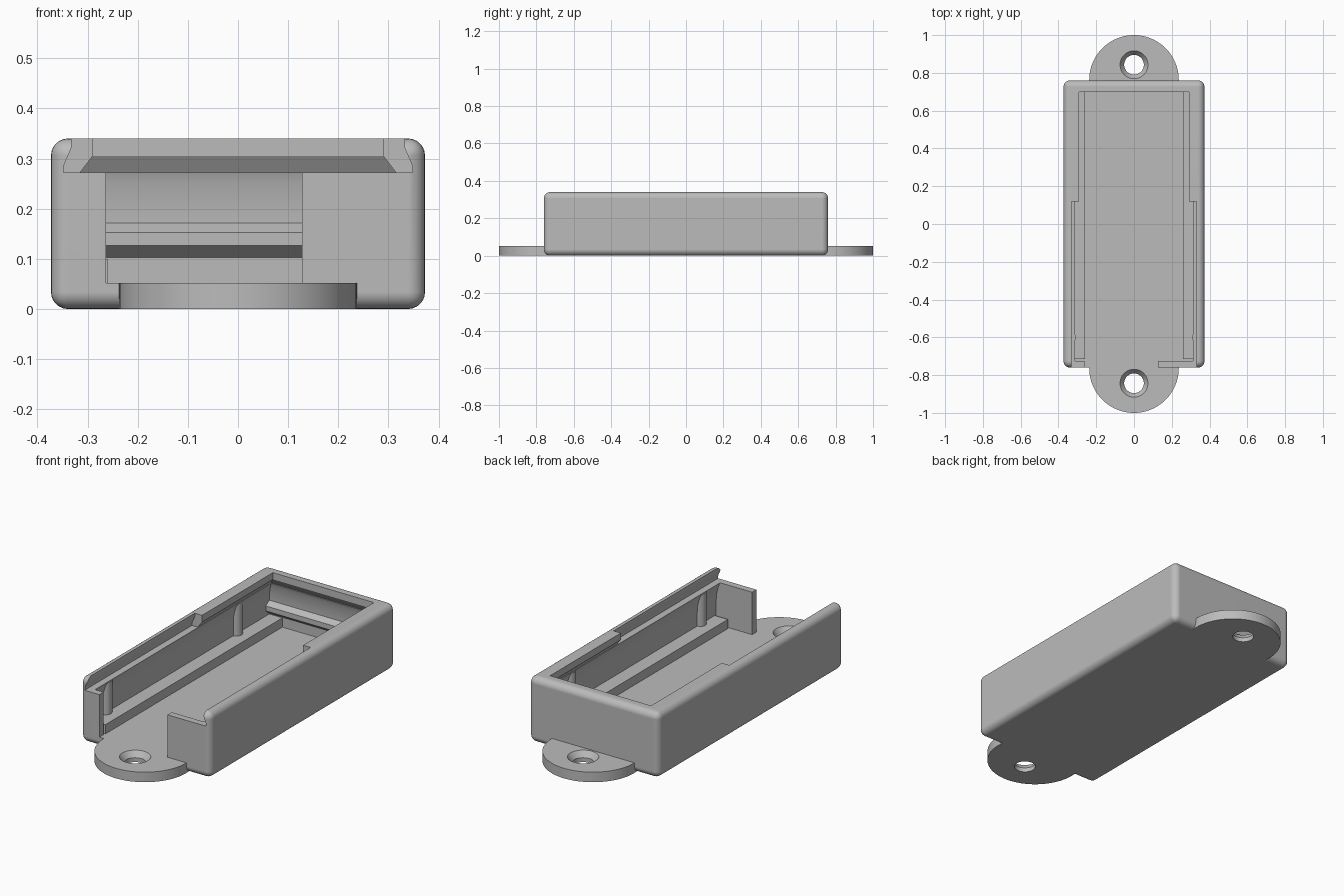
import bpy, bmesh
from mathutils import Matrix

cube = bpy.data.objects.get("Cube")
if cube:
    bpy.data.objects.remove(cube, do_unlink=True)

grey = bpy.data.materials.new("light_grey_plastic")
grey.use_nodes = True
COLOUR = (0.5, 0.5, 0.5, 1)
grey.diffuse_color = COLOUR
grey.node_tree.nodes["Principled BSDF"].inputs["Base Color"].default_value = COLOUR


def finish(name, bm):
    bmesh.ops.recalc_face_normals(bm, faces=bm.faces)
    mesh = bpy.data.meshes.new(name)
    bm.to_mesh(mesh)
    bm.free()
    mesh.materials.append(grey)
    ob = bpy.data.objects.new(name, mesh)
    bpy.context.collection.objects.link(ob)
    return ob


def box(name, x0, x1, y0, y1, z0, z1, bevel=0):
    bm = bmesh.new()
    bmesh.ops.create_cube(bm, size=1)
    for v in bm.verts:
        v.co = ((x0 + x1) / 2 + v.co.x * (x1 - x0),
                (y0 + y1) / 2 + v.co.y * (y1 - y0),
                (z0 + z1) / 2 + v.co.z * (z1 - z0))
    if bevel:
        bmesh.ops.bevel(bm, geom=bm.edges[:], offset=bevel, segments=6,
                        profile=0.5, affect='EDGES')
    return finish(name, bm)


def loft(name, layers):
    """Stack of rectangles, each (z, half width, front y, back y)."""
    bm = bmesh.new()
    rings = [[bm.verts.new(p) for p in
              ((-h, a, z), (h, a, z), (h, b, z), (-h, b, z))]
             for z, h, a, b in layers]
    bm.faces.new(rings[0])
    bm.faces.new(rings[-1])
    for low, high in zip(rings, rings[1:]):
        for i in range(4):
            j = (i + 1) % 4
            bm.faces.new((low[i], low[j], high[j], high[i]))
    return finish(name, bm)


def cone(name, x, y, z0, z1, r0, r1, sides=64):
    bm = bmesh.new()
    bmesh.ops.create_cone(bm, cap_ends=True, segments=sides, radius1=r0, radius2=r1,
                          depth=z1 - z0, matrix=Matrix.Translation((x, y, (z0 + z1) / 2)))
    return finish(name, bm)


def combine(target, tool, operation):
    bpy.context.view_layer.objects.active = target
    mod = target.modifiers.new("combine", 'BOOLEAN')
    mod.operation, mod.object, mod.solver = operation, tool, 'EXACT'
    bpy.ops.object.modifier_apply(modifier=mod.name)
    bpy.data.objects.remove(tool, do_unlink=True)


def smooth(ob):
    bpy.ops.object.select_all(action='DESELECT')
    ob.select_set(True)
    bpy.context.view_layer.objects.active = ob
    bpy.ops.object.shade_smooth_by_angle(angle=0.5)
    mod = ob.modifiers.new("even_shading", 'WEIGHTED_NORMAL')
    mod.keep_sharp = True


FLOOR = 0.052
SHELF = 0.272

# Rounded case with a hollow whose walls curve in below the lid groove
case = box("case", -0.373, 0.373, -0.76, 0.76, 0, 0.34, bevel=0.034)
combine(case, loft("hollow", [
    (FLOOR, 0.335, -0.725, 0.735), (0.17, 0.335, -0.725, 0.735),
    (0.21, 0.332, -0.725, 0.732), (0.25, 0.322, -0.725, 0.726),
    (SHELF, 0.312, -0.725, 0.718), (0.29, 0.295, -0.725, 0.7)]), 'DIFFERENCE')

# Stepped dovetail groove for a sliding lid
combine(case, loft("rear_groove", [
    (SHELF, 0.315, -0.5, 0.722), (0.305, 0.29, -0.5, 0.7),
    (0.36, 0.29, -0.5, 0.7)]), 'DIFFERENCE')
combine(case, loft("front_groove", [
    (SHELF, 0.348, -0.9, 0.12), (0.285, 0.348, -0.9, 0.12),
    (0.322, 0.332, -0.9, 0.12), (0.36, 0.332, -0.9, 0.12)]), 'DIFFERENCE')

# Off-centre opening in the front wall
combine(case, box("opening", -0.263, 0.128, -0.9, -0.7, FLOOR, 0.3), 'DIFFERENCE')

# Round mounting tabs with countersunk screw holes
for side in (-1, 1):
    combine(case, cone("tab", 0, side * 0.763, 0, FLOOR, 0.237, 0.237, 96), 'UNION')
    hole_y = side * 0.843
    combine(case, cone("hole", 0, hole_y, -0.1, 0.1, 0.052, 0.052), 'DIFFERENCE')
    combine(case, cone("countersink", 0, hole_y, 0.02, 0.056, 0.05, 0.077), 'DIFFERENCE')
smooth(case)

# Floor rails and half-round posts along both side walls
for side, label in ((1, "left"), (-1, "right")):
    inner, outer = sorted((side * 0.26, side * 0.345))
    box(label + "_rail", inner, outer, -0.715, 0.74, 0.045, 0.1)
    for y, place in ((-0.6, "front"), (0.47, "rear")):
        smooth(cone(f"{label}_{place}_post", side * 0.338, y, 0.09, 0.268, 0.03, 0.03, 32))

# Snap ridge across the inside of the rear wall
loft("rear_ridge", [(0.103, 0.34, 0.735, 0.745), (0.127, 0.34, 0.706, 0.745),
                    (0.153, 0.34, 0.706, 0.745), (0.172, 0.34, 0.735, 0.745)])
